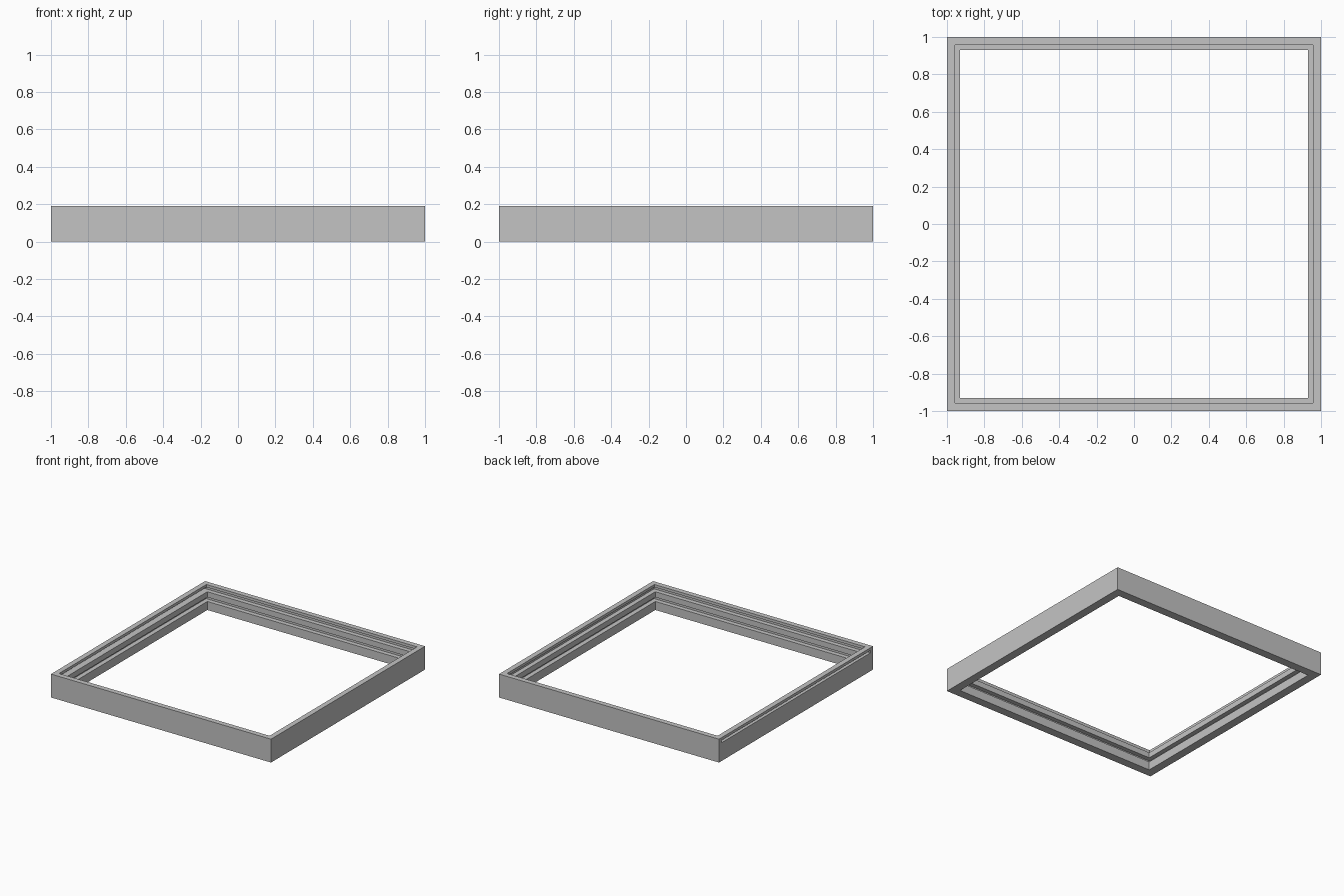
import bpy
import bmesh

cube = bpy.data.objects.get("Cube")
if cube:
    bpy.data.objects.remove(cube, do_unlink=True)

# Sizes
HEIGHT = 0.192
OUTER, LIP, INNER, GROOVE = 1.0, 0.957, 0.93, 0.967
SLOT_LOW, SLOT_HIGH = 0.15, 0.17
LOWER_LOW, LOWER_HIGH = 0.07, 0.105

# Wall section as (half width, z), from the outer foot round to the outer top
section = [
    (OUTER, 0), (INNER, 0),
    (INNER, LOWER_LOW), (GROOVE, LOWER_LOW),
    (GROOVE, LOWER_HIGH), (INNER, LOWER_HIGH),
    (INNER, SLOT_LOW), (GROOVE, SLOT_LOW),
    (GROOVE, SLOT_HIGH), (LIP, SLOT_HIGH),
    (LIP, HEIGHT), (OUTER, HEIGHT),
]
corners = [(1, -1), (1, 1), (-1, 1), (-1, -1)]

# Sweep the section round the square with mitred corners
bm = bmesh.new()
rings = [[bm.verts.new((sx * w, sy * w, z)) for sx, sy in corners] for w, z in section]
count = len(section)
LEFT_OUT = 2      # side index of the wall on -x
SLOT_BACK = 7     # section segment at the back of the upper groove


def side_quad(segment, side):
    a, b = rings[segment], rings[(segment + 1) % count]
    n = (side + 1) % 4
    return [a[side], a[n], b[n], b[side]]


def bridge(loop_a, loop_b):
    for i in range(4):
        j = (i + 1) % 4
        bm.faces.new((loop_a[i], loop_a[j], loop_b[j], loop_b[i]))


for segment in range(count):
    for side in range(4):
        if side == LEFT_OUT and segment in (SLOT_BACK, count - 1):
            continue
        bm.faces.new(side_quad(segment, side))

# Open the upper groove through the -x wall as an insertion slot
back = side_quad(SLOT_BACK, LEFT_OUT)
mouth = [bm.verts.new((-OUTER, v.co.y, v.co.z)) for v in back]
top_a, top_b, foot_b, foot_a = side_quad(count - 1, LEFT_OUT)
bridge([foot_a, foot_b, top_b, top_a], mouth)
bridge(mouth, back)

bmesh.ops.recalc_face_normals(bm, faces=bm.faces[:])
mesh = bpy.data.meshes.new("square_frame")
bm.to_mesh(mesh)
bm.free()
frame = bpy.data.objects.new("square_frame", mesh)
bpy.context.collection.objects.link(frame)

# Single grey finish
grey = bpy.data.materials.new("light_grey")
grey.use_nodes = True
colour = (0.55, 0.55, 0.55, 1)
grey.diffuse_color = colour
grey.node_tree.nodes["Principled BSDF"].inputs["Base Color"].default_value = colour
mesh.materials.append(grey)
